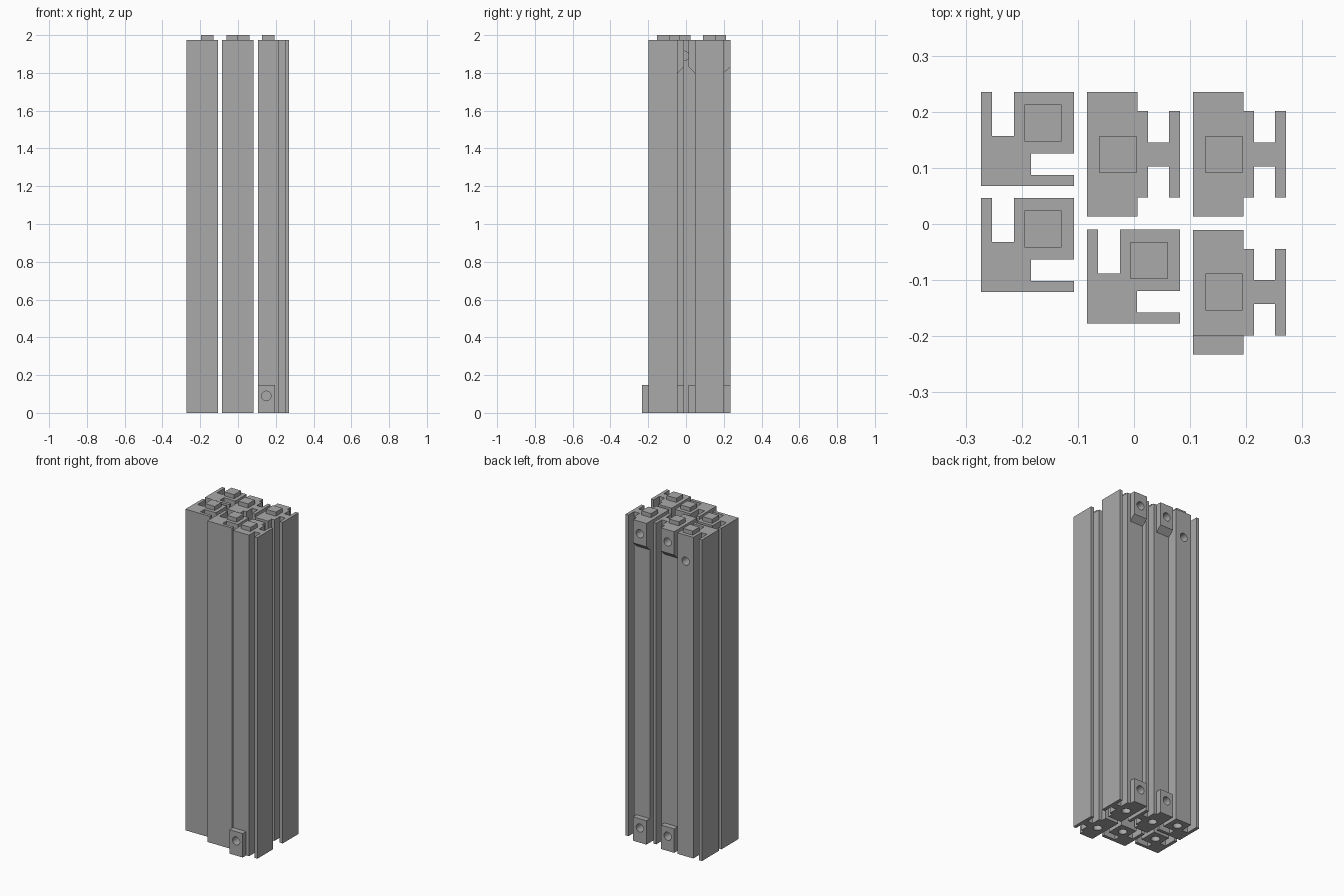
import bpy, bmesh, math
from mathutils import Vector, Matrix

if "Cube" in bpy.data.objects:
    bpy.data.objects.remove(bpy.data.objects["Cube"])

H = 1.975        # post height without its peg
TAB = 0.034      # how far a tab stands out
HOLE_R = 0.025
PEG = 0.033      # half the peg width

grey = bpy.data.materials.new("plain grey")
grey.diffuse_color = (0.40, 0.40, 0.40, 1)
grey.use_nodes = True
grey.node_tree.nodes["Principled BSDF"].inputs["Base Color"].default_value = grey.diffuse_color


def new_object(name, bm):
    bmesh.ops.recalc_face_normals(bm, faces=bm.faces)
    mesh = bpy.data.meshes.new(name)
    bm.to_mesh(mesh)
    bm.free()
    obj = bpy.data.objects.new(name, mesh)
    bpy.context.collection.objects.link(obj)
    mesh.materials.append(grey)
    return obj


def prism(name, points, depth):
    """Extrude a closed 3D outline along the vector depth."""
    bm = bmesh.new()
    face = bm.faces.new([bm.verts.new(p) for p in points])
    result = bmesh.ops.extrude_face_region(bm, geom=[face], use_keep_orig=True)
    verts = [v for v in result["geom"] if isinstance(v, bmesh.types.BMVert)]
    bmesh.ops.translate(bm, verts=verts, vec=depth)
    return new_object(name, bm)


def hole(mouth, direction, depth):
    """Cutter for a blind round hole that starts at mouth."""
    d = Vector(direction)
    bm = bmesh.new()
    bmesh.ops.create_cone(bm, cap_ends=True, segments=24, radius1=HOLE_R,
                          radius2=HOLE_R, depth=depth + 0.01)
    turn = d.to_track_quat('Z', 'Y').to_matrix().to_4x4()
    place = Matrix.Translation(Vector(mouth) + d * (depth - 0.01) / 2)
    bmesh.ops.transform(bm, matrix=place @ turn, verts=bm.verts)
    return new_object("hole_cutter", bm)


def peg(x, y):
    return prism("peg", [(x + i * PEG, y + j * PEG, H - 0.02)
                         for i, j in ((-1, -1), (1, -1), (1, 1), (-1, 1))],
                 (0, 0, 2.0 - H + 0.02))


def tab(x0, x1, face_y, side, top):
    """Mounting tab; the upper kind has a sloped underside."""
    yi, yo = face_y - side * 0.012, face_y + side * TAB
    if top:
        outline = [(yi, H), (yo, H), (yo, 1.832), (face_y, 1.80), (yi, 1.80)]
    else:
        outline = [(yi, 0), (yo, 0), (yo, 0.147), (yi, 0.147)]
    return prism("tab", [(x0, y, z) for y, z in outline], (x1 - x0, 0, 0))


def finish(post, adds, cuts):
    """Weld the added parts, drill the holes, and drop the helpers."""
    helpers = [(o, 'UNION') for o in adds] + [(o, 'DIFFERENCE') for o in cuts]
    for o, op in helpers:
        mod = post.modifiers.new(op.lower(), 'BOOLEAN')
        mod.operation, mod.object, mod.solver = op, o, 'EXACT'
        o.hide_render = True
    deps = bpy.context.evaluated_depsgraph_get()
    mesh = bpy.data.meshes.new_from_object(post.evaluated_get(deps))
    post.modifiers.clear()
    post.data = mesh
    mesh.materials.clear()
    mesh.materials.append(grey)
    for p in mesh.polygons:
        p.material_index = 0
    for o, _ in helpers:
        bpy.data.objects.remove(o, do_unlink=True)


def corner_post(name, x, y):
    """Post with two slots at right angles; x, y is its lower left corner."""
    outline = [(0, 0), (0.166, 0), (0.166, 0.019), (0.089, 0.019),
               (0.089, 0.058), (0.166, 0.058), (0.166, 0.167), (0.059, 0.167),
               (0.059, 0.089), (0.020, 0.089), (0.020, 0.167), (0, 0.167)]
    post = prism(name, [(x + a, y + b, 0) for a, b in outline], (0, 0, H))
    px, py = x + 0.111, y + 0.112
    cuts = [hole((px, y + 0.167, 1.815), (0, -1, 0), 0.06),
            hole((x + 0.166, py, 1.89), (-1, 0, 0), 0.06),
            hole((px, py, 0), (0, 0, 1), 0.05)]
    finish(post, [peg(px, py)], cuts)


def side_post(name, x, y, tabs):
    """H-shaped post; x is its left side, y its middle."""
    half, web = 0.077, 0.0215
    right = [(0.109, half), (0.109, web), (0.146, web), (0.146, half),
             (0.166, half)]
    outline = [(0, half)] + right
    outline += [(a, -b) for a, b in reversed(outline)]
    post = prism(name, [(x + a, y + b, 0) for a, b in outline], (0, 0, H))
    px = x + 0.0555
    adds, cuts = [peg(px, y)], [hole((px, y, 0), (0, 0, 1), 0.05)]
    for side, top in tabs:
        adds.append(tab(x, x + 0.090, y + side * half, side, top))
        cuts.append(hole((x + 0.045, y + side * (half + TAB),
                          1.90 if top else 0.09), (0, -side, 0), 0.07))
    finish(post, adds, cuts)


# Three corner posts
corner_post("corner_post_back_left", -0.273, 0.068)
corner_post("corner_post_front_left", -0.273, -0.121)
corner_post("corner_post_front_middle", -0.084, -0.177)

# Three side posts with tabs, given as (side, is upper)
both = [(1, True), (1, False), (-1, True), (-1, False)]
side_post("side_post_back_middle", -0.084, 0.124, both)
side_post("side_post_back_right", 0.105, 0.124, both)
side_post("side_post_front_right", 0.105, -0.1215,
          [(1, True), (1, False), (-1, False)])
